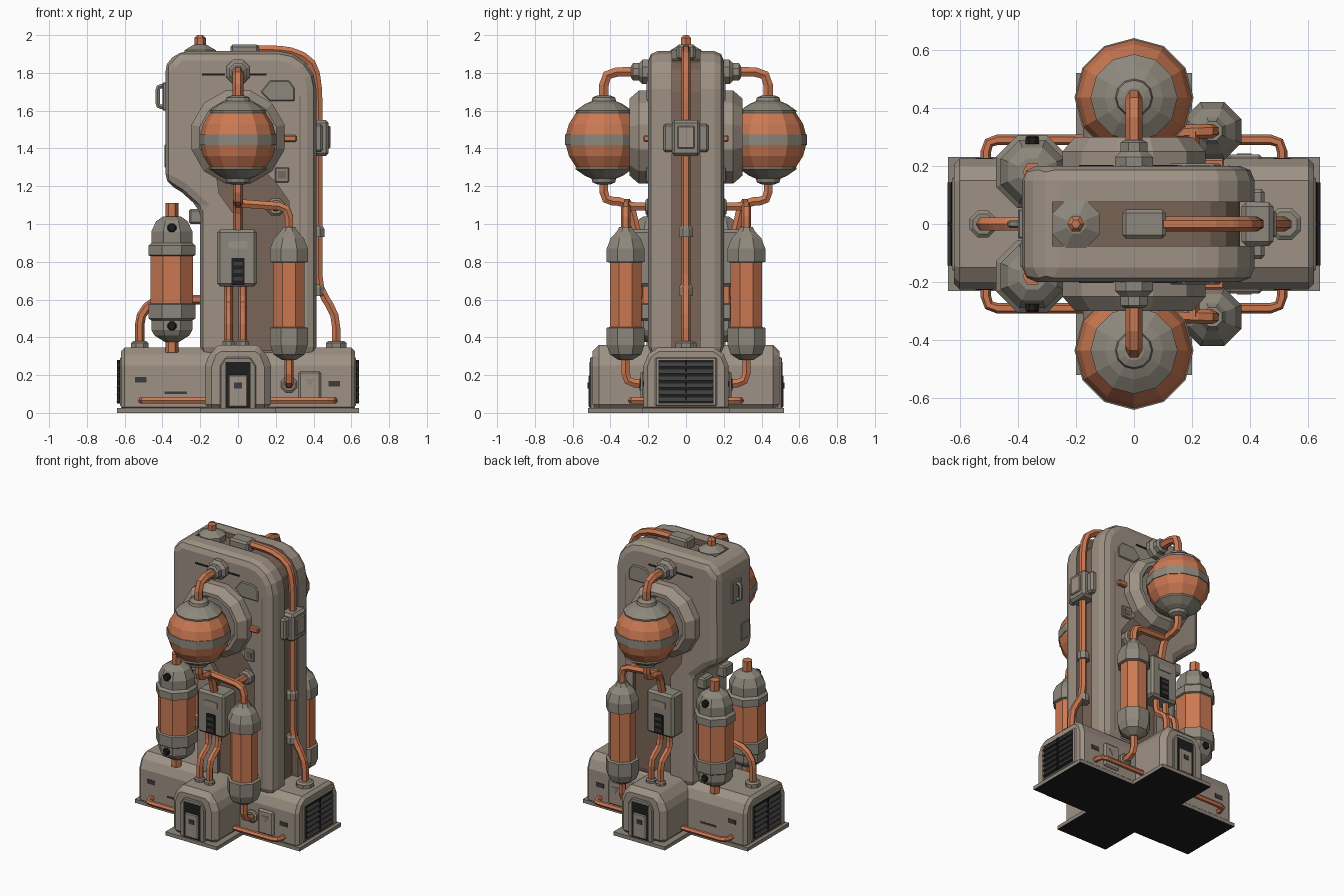
import bpy, bmesh, math
from mathutils import Vector

if "Cube" in bpy.data.objects:
    bpy.data.objects.remove(bpy.data.objects["Cube"])


def material(name, rgb):
    m = bpy.data.materials.new(name)
    m.diffuse_color = (*rgb, 1)
    m.use_nodes = True
    m.node_tree.nodes["Principled BSDF"].inputs["Base Color"].default_value = m.diffuse_color
    return m


TAUPE = material("taupe_shell", (0.34, 0.285, 0.23))
GREY = material("grey_metal", (0.27, 0.245, 0.20))
ORANGE = material("copper_orange", (0.60, 0.19, 0.085))
BROWN = material("recess_brown", (0.19, 0.13, 0.095))
DARK = material("near_black", (0.013, 0.013, 0.014))
VENT = material("vent_grey", (0.045, 0.045, 0.047))


def finish(name, bm, mats, bevel=0, seg=1):
    bmesh.ops.recalc_face_normals(bm, faces=bm.faces)
    me = bpy.data.meshes.new(name)
    bm.to_mesh(me)
    bm.free()
    for m in mats:
        me.materials.append(m)
    ob = bpy.data.objects.new(name, me)
    bpy.context.collection.objects.link(ob)
    if bevel:
        b = ob.modifiers.new("bevel", 'BEVEL')
        b.width, b.segments, b.limit_method, b.angle_limit = bevel, seg, 'ANGLE', math.radians(35)
    return ob


def prism(name, pts, h0, h1, mats, axis='Y', bevel=0, seg=1):
    """Extrude a closed profile along Y (points x,z) or X (points y,z)."""
    bm = bmesh.new()
    place = (lambda a, b, h: (a, h, b)) if axis == 'Y' else (lambda a, b, h: (h, a, b))
    r0, r1 = [[bm.verts.new(place(a, b, h)) for a, b in pts] for h in (h0, h1)]
    bm.faces.new(r0)
    bm.faces.new(r1)
    for i in range(len(pts)):
        j = (i + 1) % len(pts)
        bm.faces.new((r0[i], r0[j], r1[j], r1[i]))
    return finish(name, bm, mats, bevel, seg)


def box(name, x, y, z, mat, bevel=0):
    return prism(name, [(x[0], z[0]), (x[1], z[0]), (x[1], z[1]), (x[0], z[1])],
                 y[0], y[1], [mat], 'Y', bevel)


def lathe(name, loc, prof, n, mats, axis='Z', s=1, phase=0.0):
    """Spin (radius, height, material index) rows round an axis."""
    bm = bmesh.new()
    rings = []
    for r, h, _ in prof:
        ring = []
        for k in range(n):
            t = 2 * math.pi * (k + phase) / n
            u, v = r * math.cos(t), r * math.sin(t)
            p = {'Z': (u, v, h * s), 'Y': (u, h * s, v), 'X': (h * s, u, v)}[axis]
            ring.append(bm.verts.new(Vector(p) + Vector(loc)))
        rings.append(ring)
    for i in range(len(rings) - 1):
        for k in range(n):
            j = (k + 1) % n
            bm.faces.new((rings[i][k], rings[i][j], rings[i + 1][j], rings[i + 1][k])).material_index = prof[i][2]
    bm.faces.new(rings[0]).material_index = prof[0][2]
    bm.faces.new(rings[-1]).material_index = prof[-1][2]
    return finish(name, bm, mats)


def pipe(name, pts, r=0.025, fillet=0.05, mat=ORANGE):
    pts = [Vector(p) for p in pts]
    out = [pts[0]]
    for a, b, c in zip(pts, pts[1:], pts[2:]):
        d = min(fillet, (a - b).length * .45, (c - b).length * .45)
        p, q = b + (a - b).normalized() * d, b + (c - b).normalized() * d
        out += [p, (p + q) / 4 + b / 2, q]
    out.append(pts[-1])
    cu = bpy.data.curves.new(name, 'CURVE')
    cu.dimensions, cu.bevel_depth, cu.bevel_resolution, cu.use_fill_caps = '3D', r, 1, True
    sp = cu.splines.new('POLY')
    sp.points.add(len(out) - 1)
    for q, p in zip(sp.points, out):
        q.co = (*p, 1)
    sp.use_smooth = False
    cu.materials.append(mat)
    bpy.context.collection.objects.link(bpy.data.objects.new(name, cu))


def collar(name, loc, r, h, axis='Z', mat=GREY, s=1):
    lathe(name, loc, [(r, -h / 2, 0), (r, h / 4, 0), (r * .75, h / 2, 0)], 8, [mat], axis, s, .5)


def arc(cx, cz, r, n=4):
    return [(cx + r * math.sin(i * math.pi / 2 / n), cz + r * math.cos(i * math.pi / 2 / n)) for i in range(n + 1)]


# main housing with a channel over the top and down the right side
outline = [(-.2, .3), (-.2, 1.08), (-.3, 1.17), (-.385, 1.22), (-.385, 1.85), (-.31, 1.915)] \
    + arc(.215, 1.715, .2) + [(.415, .3)]
body = prism("main_housing", outline, -.2, .2, [TAUPE, BROWN], 'Y', .05, 2)
channel = [(-.28, 1.885)] + arc(.2, 1.7, .165) + [(.365, .2), (.7, .2), (.7, 2.1), (-.28, 2.1)]
cutters = [prism("channel_cutter", channel, -.075, .075, [TAUPE, BROWN])]
panel = [(-.02, .33), (.27, .33), (.27, 1.12), (.2, 1.22), (.12, 1.3), (-.12, 1.3), (-.1, 1.16), (-.02, 1.05)]
for s in (1, -1):
    cutters.append(prism("side_recess_cutter", panel, s * .172, s * .4, [TAUPE, BROWN]))
for c in cutters:
    c.hide_render = True
    c.hide_viewport = False
    c.display_type = 'WIRE'
    for f in c.data.polygons:
        f.material_index = 1
    m = body.modifiers.new("cut", 'BOOLEAN')
    m.operation, m.object, m.solver = 'DIFFERENCE', c, 'EXACT'

# cross shaped base
prism("base_long_arm", [(-.225, 0.01), (-.225, .25), (-.2, .31), (-.15, .345), (.15, .345), (.2, .31), (.225, .25),
      (.225, 0.01)], -.62, .62, [TAUPE], 'X', .02)
prism("base_cross_arm", [(-.175, 0.01), (-.175, .25), (-.145, .33), (-.1, .36), (.1, .36), (.145, .33), (.175, .25),
      (.175, 0.01)], -.495, .495, [TAUPE], 'Y', .035)
for nm, x, y in (("long", .64, .23), ("cross", .2, .52)):
    foot = box("base_flange_" + nm, (-x, x), (-y, y), (0, .025), GREY)
    foot.data.materials.append(DARK)
    for f in foot.data.polygons:
        f.material_index = int(f.normal.z < -.5)

# end vents
for s in (1, -1):
    box("vent_frame", sorted((s * .6, s * .626)), (-.165, .165), (.035, .295), TAUPE, .008)
    box("vent_back", sorted((s * .6, s * .63)), (-.145, .145), (.05, .28), DARK)
    for i in range(6):
        z = .06 + i * .037
        prism("vent_slat", [(s * .625, z), (s * .643, z), (s * .628, z + .024)], -.143, .143, [VENT])
    box("vent_post", sorted((s * .625, s * .64)), (-.006, .006), (.05, .28), DARK)

# top fittings and spine pipe
lathe("top_cap", (-.2, 0, 0), [(.09, 1.88, 0), (.09, 1.92, 0), (.035, 1.95, 0)], 8, [GREY], phase=.5)
lathe("top_tip", (-.2, 0, 0), [(.03, 1.94, 0), (.03, 1.985, 0), (.015, 2.0, 0)], 6, [ORANGE])
box("top_junction", (-.04, .11), (-.05, .05), (1.87, 1.95), GREY, .012)
pipe("spine_pipe", [(.1, 0, 1.925), (.28, 0, 1.92), (.4, 0, 1.86), (.425, 0, 1.72), (.425, 0, .66),
     (.52, 0, .52), (.52, 0, .34)], .025, .07)
box("spine_valve", (.37, .48), (-.075, .075), (1.36, 1.55), GREY, .015)
box("spine_valve_wings", (.4, .45), (-.12, .12), (1.38, 1.53), GREY, .012)
box("spine_valve_plate", (.47, .49), (-.045, .045), (1.4, 1.52), TAUPE, .006)
for z in (.96, .65):
    collar("spine_clip", (.42, 0, z), .04, .06)
collar("spine_foot", (.52, 0, .36), .06, .04)

# left end handle, hatch and pipe
pipe("left_handle", [(-.37, 0, 1.73), (-.425, 0, 1.73), (-.425, 0, 1.62), (-.37, 0, 1.62)], .014, .02, GREY)
box("handle_plate", (-.40, -.37), (-.05, .05), (1.6, 1.75), GREY, .005)
box("left_hatch", (-.39, -.37), (-.15, -.06), (1.3, 1.42), GREY, .004)
pipe("left_pipe", [(-.52, 0, .34), (-.52, 0, .52), (-.44, 0, .6), (-.18, 0, .6)])
collar("left_pipe_foot", (-.52, 0, .36), .05, .04)

for s in (1, -1):
    # pressure sphere in its dished ring
    lathe("sphere_ring", (0, 0, 1.46), [(.255, .15, 0), (.255, .25, 0), (.21, .3, 0), (.185, .3, 0), (.16, .25, 1),
          (.01, .25, 1)], 12, [TAUPE, GREY], 'Y', s, .5)
    half = [(.205, .028, 0), (.2, .028, 1), (.185, .085, 1), (.148, .143, 0), (.15, .155, 0), (.1, .19, 0),
            (.065, .205, 0), (.06, .225, 0), (.035, .235, 0)]
    low = [(.035, -.235, 0), (.06, -.225, 0), (.065, -.205, 0), (.1, -.19, 0), (.15, -.155, 0), (.148, -.143, 1),
           (.185, -.085, 1), (.2, -.028, 0), (.205, -.028, 0)]
    lathe("pressure_sphere", (0, s * .435, 1.445), low + half, 12, [GREY, ORANGE])
    pipe("sphere_top_pipe", [(0, s * .435, 1.65), (0, s * .435, 1.805), (0, s * .2, 1.805)], .029, .07)
    lathe("top_pipe_socket", (0, 0, 1.805), [(.07, .19, 0), (.07, .23, 0), (.05, .25, 0), (.05, .28, 0), (.035, .29, 0)],
          8, [GREY], 'Y', s, .5)
    pipe("sphere_lower_pipe", [(0, s * .435, 1.23), (0, s * .435, 1.12), (0, s * .3, 1.12), (0, s * .26, .95)], .027, .06)
    pipe("cross_feed_pipe", [(0, s * .31, 1.11), (.27, s * .32, 1.09), (.27, s * .32, .97)], .025, .06)
    pipe("feed_stub", [(.2, s * .16, 1.09), (.2, s * .32, 1.095)])
    collar("feed_socket", (.2, s * .19, 1.09), .05, .05, 'Y', s=s)

    # slim tank
    lathe("slim_tank", (.27, s * .32, 0), [(.04, .28, 0), (.09, .31, 0), (.108, .36, 0), (.108, .45, 0), (.09, .455, 1),
          (.09, .795, 0), (.108, .8, 0), (.108, .87, 0), (.085, .925, 0), (.05, .96, 0), (.035, .985, 0)],
          8, [GREY, ORANGE], phase=.5)
    pipe("slim_tank_drain", [(.27, s * .32, .3), (.27, s * .32, .16), (.27, s * .2, .15)])
    collar("drain_socket", (.27, s * .23, .15), .045, .03, 'Y', s=s)

    # wide tank
    lathe("wide_tank", (-.35, s * .18, 0), [(.04, .375, 0), (.1, .41, 0), (.118, .44, 0), (.118, .49, 0), (.135, .5, 0),
          (.135, .575, 0), (.122, .58, 1), (.122, .83, 0), (.135, .835, 0), (.135, .885, 0), (.118, .9, 0),
          (.118, .96, 0), (.09, 1.015, 0), (.05, 1.04, 0)], 8, [GREY, ORANGE], phase=.5)
    lathe("wide_tank_tip", (-.35, s * .18, 0), [(.034, 1.03, 0), (.034, 1.11, 0)], 6, [ORANGE])
    pipe("wide_tank_drain", [(-.35, s * .18, .4), (-.35, s * .18, .32)], .035)
    for z in (.46, .98):
        collar("wide_tank_port", (-.35, s * .29, z), .025, .03, 'Y', DARK, s)
    box("tank_bracket", (-.26, -.18), sorted((s * .06, s * .16)), (1.0, 1.08), GREY, .01)

    # control box and its cables
    box("control_box", (-.11, .1), sorted((s * .16, s * .3)), (.67, .97), GREY, .015)
    box("control_label", (-.05, .05), sorted((s * .29, s * .306)), (.87, .91), TAUPE)
    box("control_slot", (-.035, .035), sorted((s * .29, s * .304)), (.68, .82), DARK)
    for i in range(3):
        box("control_key", (-.025, .025), sorted((s * .3, s * .309)), (.7 + i * .04, .72 + i * .04), VENT)
    for x in (-.05, .025):
        pipe("control_cable", [(x, s * .25, .69), (x, s * .25, .57), (x, s * .35, .52), (x, s * .35, .34)], .023)
        collar("cable_foot", (x, s * .35, .37), .035, .03)

    # low pipes linking the base arms
    for e in (1, -1):
        pipe("low_link_pipe", [(e * .51, s * .2, .065), (e * .51, s * .29, .065), (e * .16, s * .29, .065)], .018)

    # access door on the cross arm
    prism("door_frame", [(-.095, .02), (-.095, .25), (-.065, .295), (.065, .295), (.095, .25), (.095, .02)],
          s * .48, s * .508, [GREY], 'Y', .006)
    box("door_gap", (-.065, .065), sorted((s * .49, s * .511)), (.02, .27), DARK)
    box("door_panel", (-.05, .05), sorted((s * .49, s * .517)), (.03, .2), TAUPE, .006)
    box("door_latch", (-.02, .02), sorted((s * .5, s * .521)), (.13, .16), VENT)

    # side plates and slots on the base
    box("base_panel", (.32, .44), sorted((s * .21, s * .24)), (.05, .22), TAUPE, .01)
    prism("base_panel_mark", [(.355, .18), (.405, .18), (.38, .14)], s * .235, s * .243, [GREY])
    for x, z, w, h in ((-.515, .16, .06, .03), (-.33, .1, .12, .012), (.51, .14, .06, .03)):
        box("base_slot", (x - w / 2, x + w / 2), sorted((s * .22, s * .228)), (z, z + h), VENT)

    # housing surface details
    for x0, x1 in ((-.19, -.07), (.06, .15)):
        box("housing_slot", (x0, x1), sorted((s * .19, s * .203)), (1.785, 1.797), DARK)
    prism("housing_hatch", [(.12, 1.7), (.17, 1.76), (.27, 1.76), (.3, 1.72), (.3, 1.65), (.17, 1.65)],
          s * .19, s * .208, [GREY], 'Y', .006)
    box("ring_feed", (.2, .31), sorted((s * .18, s * .225)), (1.435, 1.47), ORANGE, .006)
    box("sight_frame", (.195, .27), sorted((s * .15, s * .213)), (1.22, 1.3), GREY, .006)
    box("sight_glass", (.212, .253), sorted((s * .2, s * .216)), (1.24, 1.28), BROWN)
    box("rail_seam", (.325, .331), sorted((s * .19, s * .202)), (.36, 1.68), BROWN)
